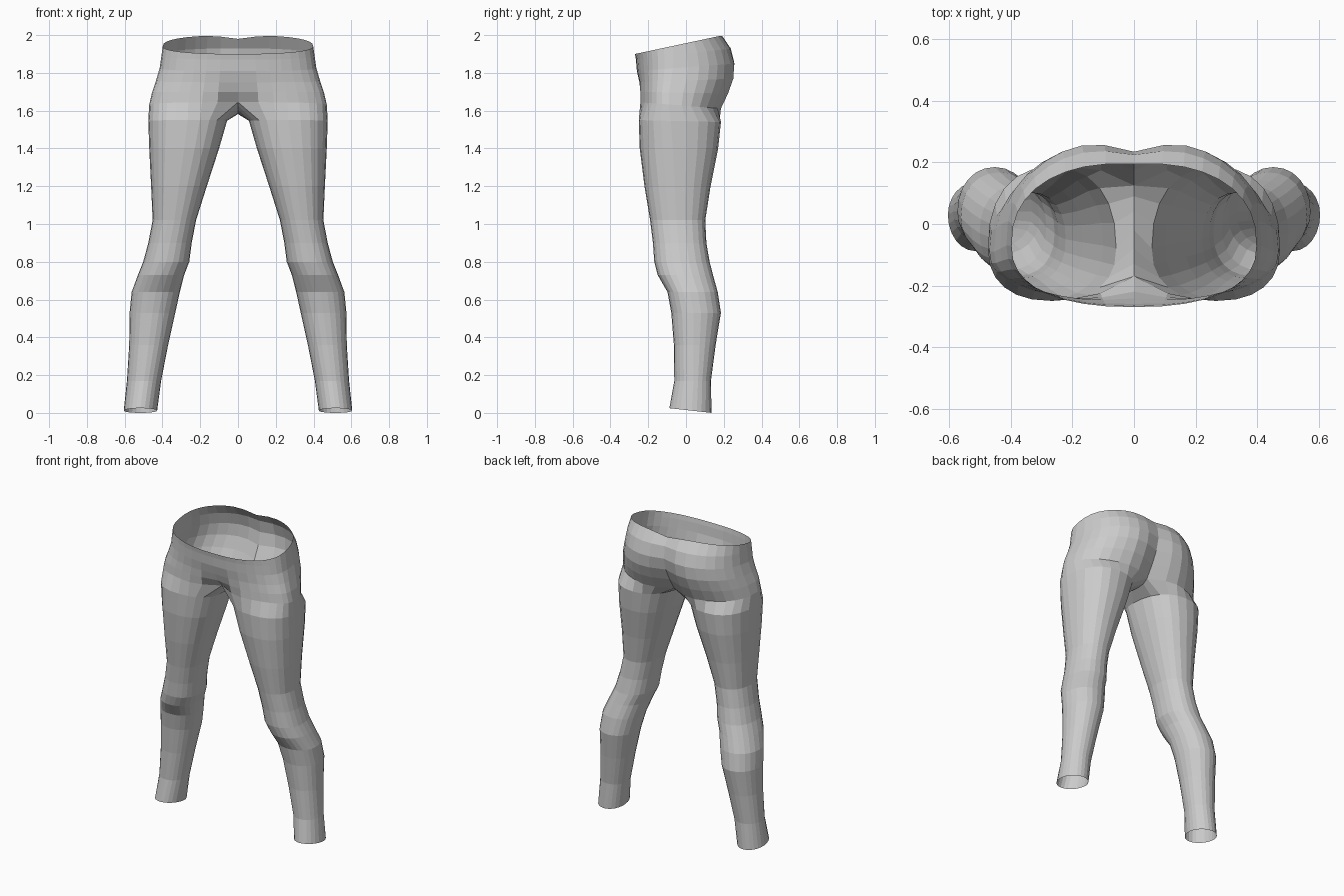
import bpy, bmesh
from math import sin, cos, radians, copysign

if "Cube" in bpy.data.objects:
    bpy.data.objects.remove(bpy.data.objects["Cube"])

OUT, INN = 19, 5            # points on the outer part / inner (crotch) part of a leg ring
N = OUT + INN


def spow(v, p):
    return copysign(abs(v) ** p, v)


def oval(a, xc, rx, yf, yb, ym, p):
    """Point on a rounded oval, widest at y = ym; a = -90 front, 0 outside, 90 back."""
    c, s = spow(cos(radians(a)), p), spow(sin(radians(a)), p)
    return xc + rx * c, ym + s * ((yb - ym) if s > 0 else (ym - yf))


def lerp_z(y, yf, yb, zf, zb):
    return zf + (zb - zf) * (y - yf) / (yb - yf)


def hip_ring(bm, zf, zb, w, yf, yb, ym, dent_f, dent_b, dip):
    """Half ring from front centre round the hip to back centre."""
    ring = []
    for i in range(OUT):
        x, y = oval(-90 + 180 * i / (OUT - 1), 0, w, yf, yb, ym, 0.84)
        z = lerp_z(y, yf, yb, zf, zb)
        k = max(0, 1 - x / 0.2) ** 1.6
        if y < ym:
            y += dent_f * k
        else:
            y -= dent_b * k
            z -= dip * k
        if i in (0, OUT - 1):
            x = 0
        ring.append(bm.verts.new((x, y, z)))
    return ring


def leg_ring(bm, zf, zb, xi, xo, yf, yb, ym, p):
    """Closed ring round one leg."""
    ring = []
    for i in range(N):
        x, y = oval(-135 + 15 * i, (xi + xo) / 2, (xo - xi) / 2, yf, yb, ym, p)
        ring.append(bm.verts.new((x, y, lerp_z(y, yf, yb, zf, zb))))
    return ring


def bridge(bm, a, b, closed):
    n = len(a)
    for i in range(n if closed else n - 1):
        j = (i + 1) % n
        bm.faces.new((a[i], b[i], b[j], a[j]))


# zf, zb, half width, front y, back y, widest y, front dent, back dent, back dip
HIPS = [
    (1.90, 2.00, .398, -.270, .200, -.07, 0, .005, .02),
    (1.87, 1.93, .405, -.265, .250, -.07, 0, .025, 0),
    (1.81, 1.85, .415, -.260, .275, -.07, 0, .040, 0),
    (1.75, 1.77, .435, -.252, .270, -.08, .01, .055, 0),
    (1.70, 1.69, .455, -.250, .240, -.09, .03, .065, 0),
    (1.645, 1.61, .470, -.250, .200, -.09, .08, .075, 0),
]
# crotch seam, back to front (y, z)
SEAM = [(.09, 1.588), (.04, 1.582), (-.02, 1.587), (-.08, 1.605), (-.13, 1.625)]
# zf, zb, inner x, outer x, front y, back y, widest y, roundness power
LEG = [
    (1.55, 1.54, .058, .475, -.250, .185, -.08, .86),
    (1.40, 1.40, .100, .470, -.245, .170, -.07, .88),
    (1.20, 1.20, .165, .460, -.220, .130, -.06, .90),
    (1.02, 1.02, .222, .452, -.190, .102, -.05, .90),
    (.90, .90, .245, .475, -.175, .108, -.04, .90),
    (.80, .80, .258, .502, -.168, .125, -.03, .90),
    (.73, .73, .285, .530, -.150, .143, -.01, .92),
    (.64, .64, .308, .563, -.098, .168, .02, .92),
    (.53, .53, .332, .574, -.078, .185, .04, .95),
    (.36, .36, .370, .576, -.064, .157, .04, .95),
    (.17, .17, .407, .588, -.062, .132, .04, 1.0),
    (.025, .0, .428, .605, -.088, .135, .03, 1.0),
]

bm = bmesh.new()

# Seat: waist down to crotch
hips = [hip_ring(bm, *h) for h in HIPS]
for a, b in zip(hips, hips[1:]):
    bridge(bm, a, b, False)

# Leg: starts from the lowest hip ring closed off by the crotch seam
rings = [hips[-1] + [bm.verts.new((0, y, z)) for y, z in SEAM]]
rings += [leg_ring(bm, *l) for l in LEG]
for a, b in zip(rings, rings[1:]):
    bridge(bm, a, b, True)

bmesh.ops.recalc_face_normals(bm, faces=bm.faces)
if sum(f.normal.x * (f.calc_center_median().x - .3) for f in bm.faces) < 0:
    bmesh.ops.reverse_faces(bm, faces=bm.faces)

mesh = bpy.data.meshes.new("leggings")
bm.to_mesh(mesh)
bm.free()
leggings = bpy.data.objects.new("leggings", mesh)
bpy.context.collection.objects.link(leggings)

# Other half
mirror = leggings.modifiers.new("mirror", 'MIRROR')
mirror.use_clip = True
mirror.merge_threshold = 0.001
